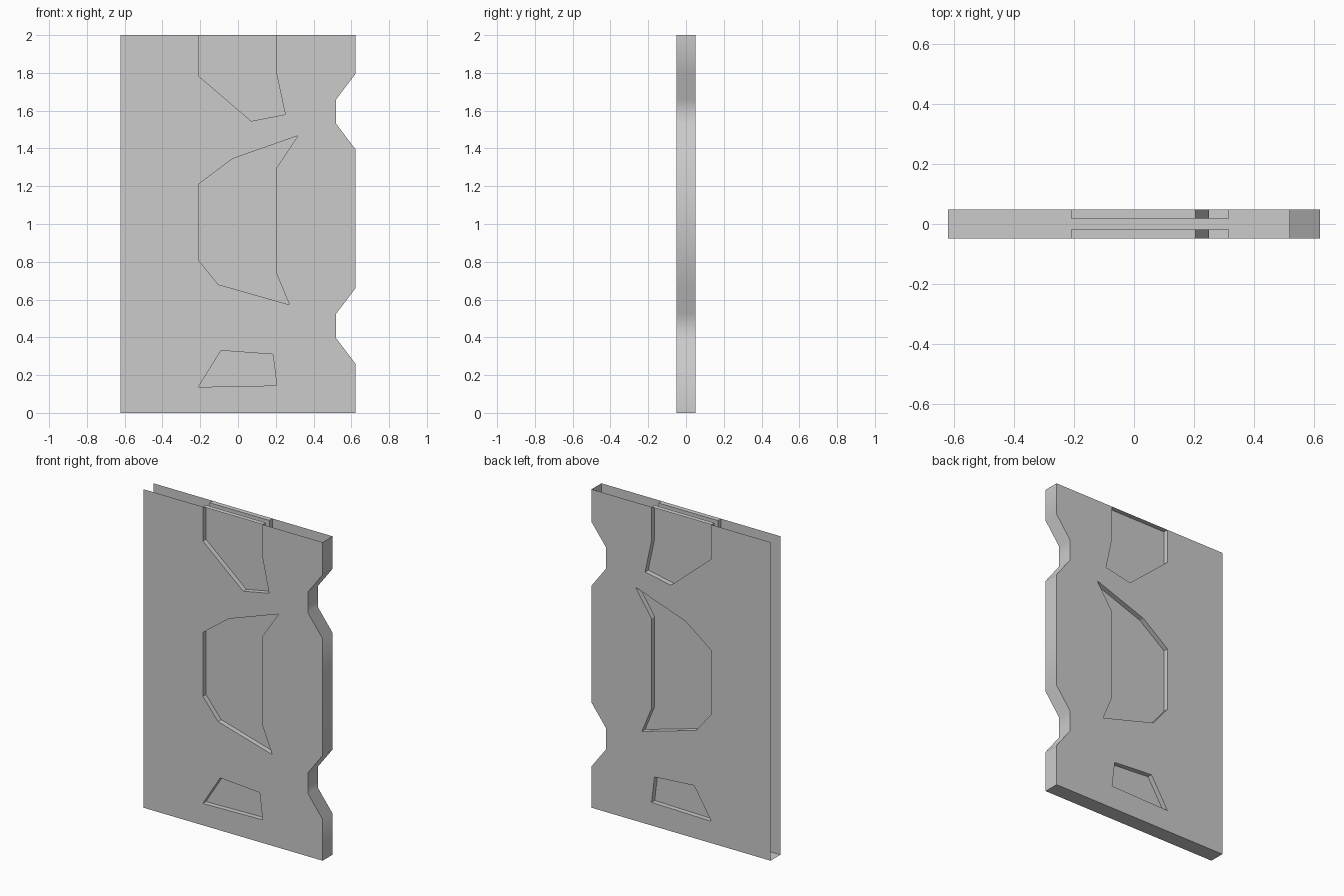
import bpy, bmesh, math

if "Cube" in bpy.data.objects:
    bpy.data.objects.remove(bpy.data.objects["Cube"])

HALF = 0.049      # outer skin distance from centre
FLOOR = 0.018     # recess floor distance from centre
W = 0.622

# Profiles in (x, z), counter-clockwise seen from the front
right_edge = [(-W, 0), (W, 0), (W, 0.26), (0.52, 0.395), (0.52, 0.525), (W, 0.66),
              (W, 1.395), (0.52, 1.53), (0.52, 1.66), (W, 1.795), (W, 2)]
top_recess = [(-0.21, 2), (-0.21, 1.785), (0.07, 1.545), (0.25, 1.58), (0.205, 1.79), (0.205, 2)]
mid_recess = [(-0.21, 1.21), (-0.21, 0.81), (-0.105, 0.68), (0.272, 0.573), (0.205, 0.735),
              (0.205, 1.30), (0.317, 1.467), (-0.03, 1.345)]
low_recess = [(-0.21, 0.137), (0.205, 0.145), (0.185, 0.31), (-0.09, 0.33)]
recesses = [top_recess, mid_recess, low_recess]


def pairs(points):
    return zip(points, points[1:] + points[:1])


def finish(bm, name):
    mesh = bpy.data.meshes.new(name)
    bm.to_mesh(mesh)
    bm.free()
    obj = bpy.data.objects.new(name, mesh)
    bpy.context.collection.objects.link(obj)
    return obj


def make_skin(side, name):
    """Flat sheet with sunken panels; side is -1 for front, 1 for back."""
    bm = bmesh.new()

    def ring(points, y):
        return [bm.verts.new((x, side * y, z)) for x, z in points]

    # Sheet with holes; the top recess bites into the outline
    outer = [ring(p, HALF) for p in recesses]
    outline = ring(right_edge, HALF) + outer[0][::-1] + ring([(-W, 2)], HALF)
    edges = [bm.edges.new(e) for loop in (outline, outer[1], outer[2]) for e in pairs(loop)]
    bmesh.ops.triangle_fill(bm, edges=edges, use_beauty=True, use_dissolve=False)
    for face in bm.faces:
        face.normal_update()
        if face.normal.y * side < 0:
            face.normal_flip()

    # Recess walls and floors
    for points, loop in zip(recesses, outer):
        inner = ring(points, FLOOR)
        new = [bm.faces.new(inner)]
        for (a, b), (c, d) in zip(pairs(loop), pairs(inner)):
            new.append(bm.faces.new((a, b, d, c)))
        if side > 0:
            for face in new:
                face.normal_flip()
    return finish(bm, name)


make_skin(-1, "front_skin")
make_skin(1, "back_skin")

# Bottom and notched right rim; the top and left stay open
bm = bmesh.new()
front = [bm.verts.new((x, -HALF, z)) for x, z in right_edge]
back = [bm.verts.new((x, HALF, z)) for x, z in right_edge]
for i in range(len(right_edge) - 1):
    bm.faces.new((front[i], back[i], back[i + 1], front[i + 1]))
rim = finish(bm, "notched_rim")
bpy.context.view_layer.objects.active = rim
rim.select_set(True)
bpy.ops.object.shade_smooth_by_angle(angle=math.radians(45))
